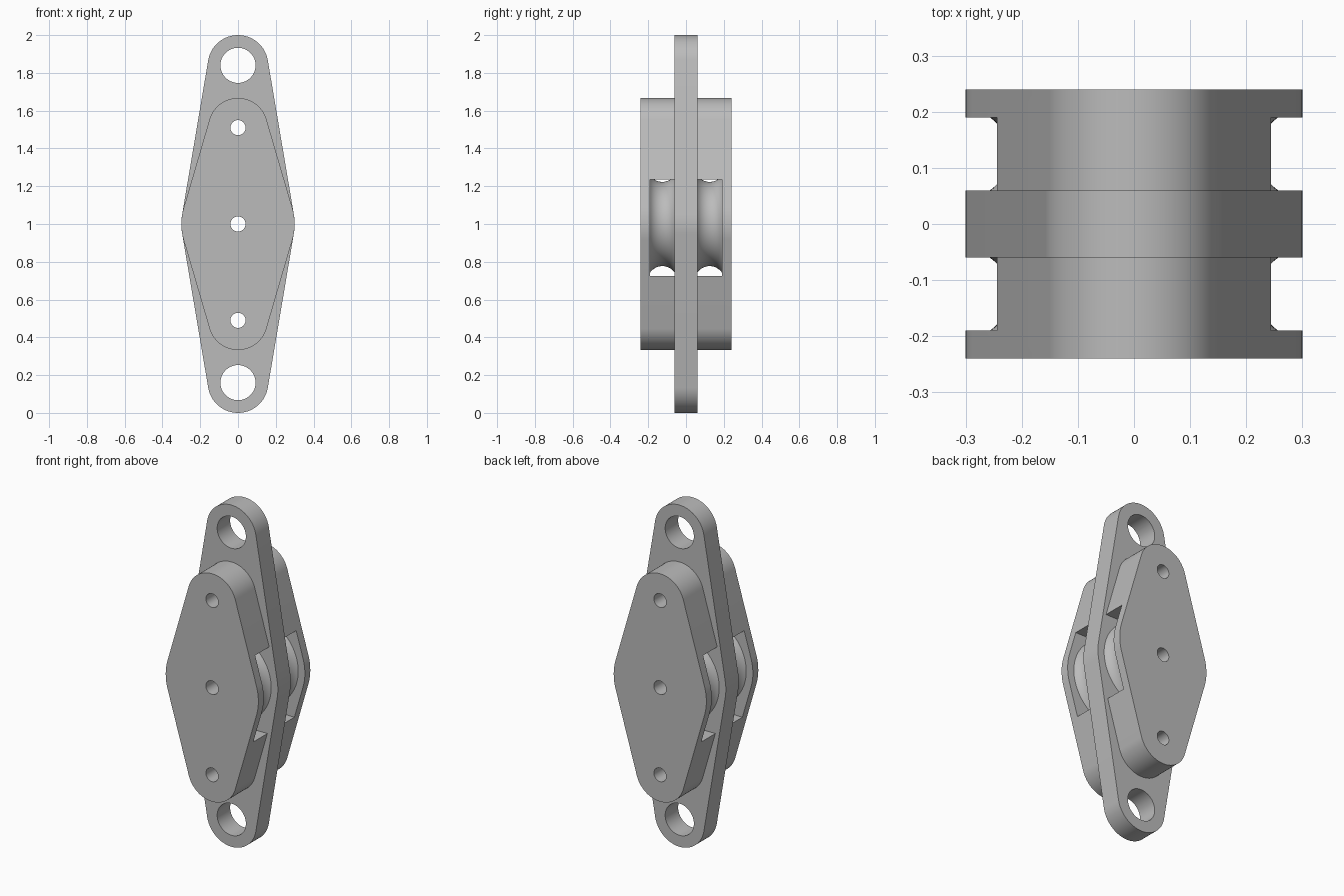
import bpy, bmesh, math
from mathutils import Matrix, Vector

default = bpy.data.objects.get("Cube")
if default:
    bpy.data.objects.remove(default)

grey = bpy.data.materials.new("plain_grey")
grey.use_nodes = True
colour = (0.5, 0.5, 0.5, 1)
grey.diffuse_color = colour
grey.node_tree.nodes["Principled BSDF"].inputs["Base Color"].default_value = colour

MID = 1.0          # height of the pulley axle
BULGE = 0.30       # radius of the wide middle
PIN = 0.04         # radius of the pin holes
PIN_STEP = 0.51    # spacing of the pin holes
PLATE = 0.06       # half thickness of the middle plate
SLOT = 0.19        # outer wall of the pulley slot
OUTER = 0.24       # outer face of the cheek blocks


def make_object(name, bm):
    bmesh.ops.recalc_face_normals(bm, faces=bm.faces)
    mesh = bpy.data.meshes.new(name)
    bm.to_mesh(mesh)
    bm.free()
    mesh.materials.append(grey)
    obj = bpy.data.objects.new(name, mesh)
    bpy.context.collection.objects.link(obj)
    return obj


def smooth(obj):
    bpy.ops.object.select_all(action='DESELECT')
    obj.select_set(True)
    bpy.context.view_layer.objects.active = obj
    bpy.ops.object.shade_smooth_by_angle(angle=math.radians(30))


def lozenge(name, reach, end_radius, y0, y1):
    """Outline wrapped tightly round a wide middle circle and two end circles."""
    lean = math.asin((BULGE - end_radius) / reach)
    quarter = []
    for radius, centre, start, end, steps in (
            (BULGE, 0, 0, lean, 6), (end_radius, reach, lean, math.pi / 2, 20)):
        for i in range(steps + 1):
            a = start + (end - start) * i / steps
            quarter.append((radius * math.cos(a), centre + radius * math.sin(a)))
    half = quarter + [(-x, z) for x, z in reversed(quarter[:-1])]
    outline = half + [(x, -z) for x, z in reversed(half[1:-1])]
    bm = bmesh.new()
    face = bm.faces.new([bm.verts.new((x, y0, MID + z)) for x, z in outline])
    side = bmesh.ops.extrude_face_region(bm, geom=[face])
    moved = [g for g in side["geom"] if isinstance(g, bmesh.types.BMVert)]
    bmesh.ops.translate(bm, verts=moved, vec=(0, y1 - y0, 0))
    return make_object(name, bm)


def drill(radius, z):
    bm = bmesh.new()
    turn = Matrix.Translation((0, 0, z)) @ Matrix.Rotation(math.pi / 2, 4, 'X')
    bmesh.ops.create_cone(bm, cap_ends=True, segments=48, radius1=radius,
                          radius2=radius, depth=1, matrix=turn)
    return make_object("hole_cutter", bm)


def slot_box(y0, y1, z0, z1):
    bm = bmesh.new()
    place = (Matrix.Translation((0, (y0 + y1) / 2, (z0 + z1) / 2))
             @ Matrix.Diagonal((1, abs(y1 - y0), z1 - z0, 1)))
    bmesh.ops.create_cube(bm, size=1, matrix=place)
    return make_object("slot_cutter", bm)


def cut(obj, cutters):
    for cutter in cutters:
        cutter.hide_render = True
        mod = obj.modifiers.new("cut", 'BOOLEAN')
        mod.object, mod.operation, mod.solver = cutter, 'DIFFERENCE', 'EXACT'
    bpy.context.view_layer.update()
    graph = bpy.context.evaluated_depsgraph_get()
    mesh = bpy.data.meshes.new_from_object(obj.evaluated_get(graph))
    obj.modifiers.clear()
    obj.data = mesh
    for cutter in cutters:
        bpy.data.objects.remove(cutter)
    smooth(obj)


def pin_drills():
    return [drill(PIN, MID + k * PIN_STEP) for k in (-1, 0, 1)]


def pulley(name, sign):
    """Grooved wheel, turned round the axle."""
    rim, depth, half = 0.257, 0.034, (SLOT - PLATE) / 2
    arc = (half ** 2 + depth ** 2) / (2 * depth)
    sweep = math.asin(half / arc)
    section = [(PLATE, PIN)]
    for i in range(17):
        a = sweep * (i / 8 - 1)
        section.append((PLATE + half + arc * math.sin(a),
                        rim - depth + arc * (1 - math.cos(a))))
    section.append((SLOT, PIN))
    bm = bmesh.new()
    ring = [bm.verts.new((0, sign * y, MID + r)) for y, r in section]
    edges = [bm.edges.new((v, ring[i - 1])) for i, v in enumerate(ring)]
    bmesh.ops.spin(bm, geom=ring + edges, cent=Vector((0, 0, MID)), axis=(0, 1, 0),
                   angle=2 * math.pi, steps=96, use_merge=True)
    bmesh.ops.remove_doubles(bm, verts=bm.verts, dist=0.0001)
    smooth(make_object(name, bm))


# Middle plate with a large eye at each end
plate = lozenge("middle_plate", 0.84, 0.16, -PLATE, PLATE)
cut(plate, pin_drills() + [drill(0.093, MID + s * 0.84) for s in (-1, 1)])

# Slotted cheek block and pulley on each face
for side, sign in (("front", -1), ("back", 1)):
    cheek = lozenge(side + "_cheek_block", PIN_STEP, 0.157, sign * PLATE, sign * OUTER)
    cut(cheek, pin_drills() + [slot_box(sign * (PLATE - 0.02), sign * SLOT, 0.725, 1.235)])
    pulley(side + "_pulley", sign)
